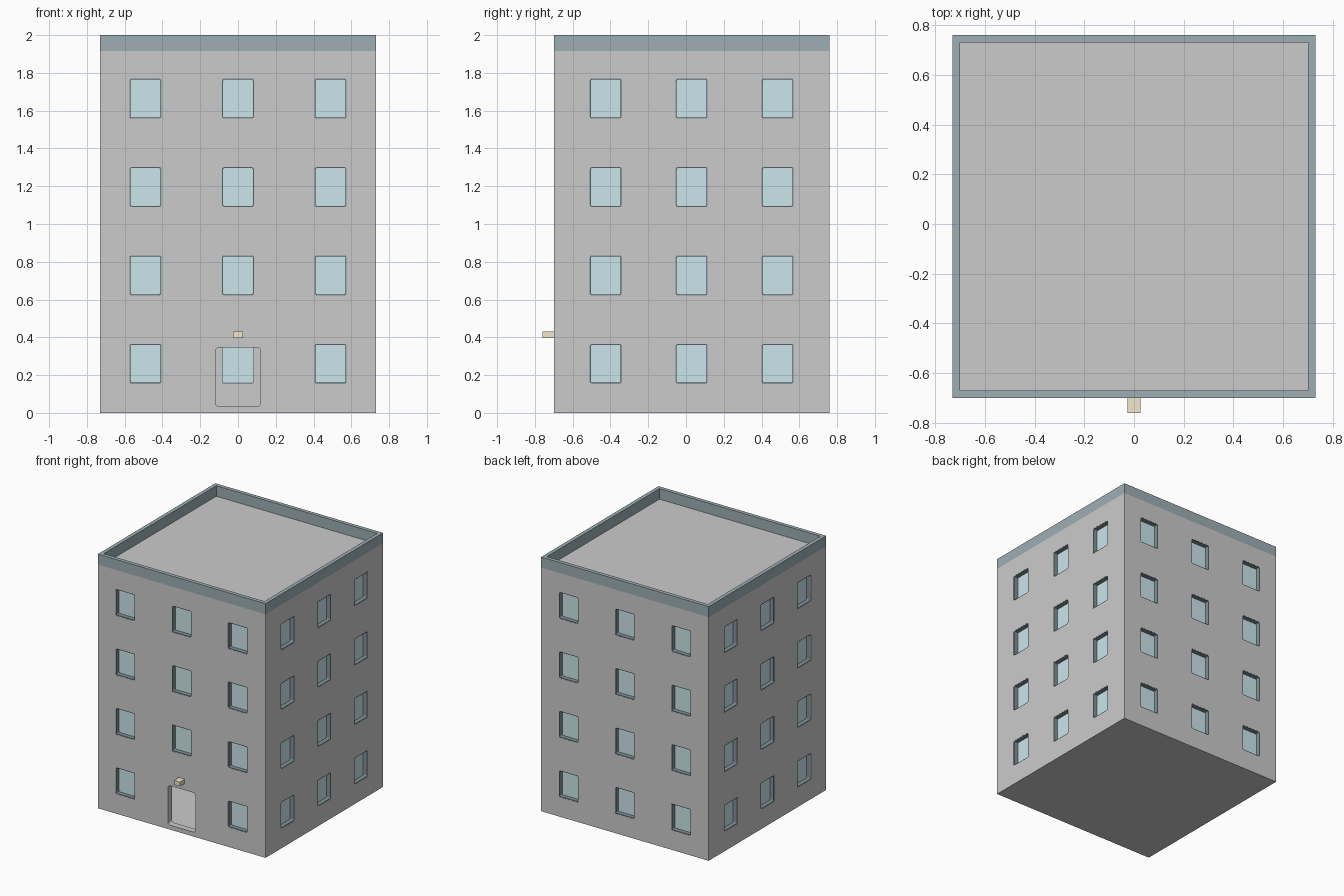
import bpy, bmesh, math
from mathutils import Matrix, Vector

if "Cube" in bpy.data.objects:
    bpy.data.objects.remove(bpy.data.objects["Cube"])

HALF, WALL = 0.73, 0.05
CENTRE = Matrix.Translation((0, 0.03, 0))


def material(name, rgb):
    m = bpy.data.materials.new(name)
    m.diffuse_color = (*rgb, 1)
    m.use_nodes = True
    m.node_tree.nodes["Principled BSDF"].inputs["Base Color"].default_value = m.diffuse_color
    return m


def finish(bm, name, mat=None):
    bmesh.ops.recalc_face_normals(bm, faces=bm.faces)
    me = bpy.data.meshes.new(name)
    bm.to_mesh(me)
    bm.free()
    ob = bpy.data.objects.new(name, me)
    bpy.context.collection.objects.link(ob)
    if mat:
        me.materials.append(mat)
    return ob


def box(bm, lo, hi):
    lo, hi = Vector(lo), Vector(hi)
    bmesh.ops.create_cube(bm, size=1, matrix=Matrix.Translation((lo + hi) / 2)
                          @ Matrix.Diagonal((*(hi - lo), 1)))


def loop(bm, m, u, z, w, h, r, y):
    """Rounded rectangle in the plane of a wall."""
    pts = []
    for k, (sx, sz) in enumerate([(1, 1), (-1, 1), (-1, -1), (1, -1)]):
        for j in range(4):
            a = math.radians(90 * k + 30 * j)
            pts.append((u + sx * (w / 2 - r) + r * math.cos(a), y,
                        z + sz * (h / 2 - r) + r * math.sin(a)))
    return [bm.verts.new(m @ Vector(p)) for p in pts]


def bridge(bm, a, b):
    for i in range(len(a)):
        j = (i + 1) % len(a)
        bm.faces.new((a[i], a[j], b[j], b[i]))


def panel(bm, m, u, z, w, h, r, y0, y1):
    a, b = (loop(bm, m, u, z, w, h, r, y) for y in (y0, y1))
    bridge(bm, a, b)
    bm.faces.new(a)
    bm.faces.new(b)


def ring(bm, m, u, z, w, h, r, t, y0, y1):
    rings = [loop(bm, m, u, z, w - 2 * d, h - 2 * d, r - d / 2, y)
             for d, y in ((0, y0), (0, y1), (t, y1), (t, y0))]
    for i in range(4):
        bridge(bm, rings[i], rings[(i + 1) % 4])


slate = material("slate", (0.34, 0.43, 0.46))
dark = material("dark_slate", (0.22, 0.29, 0.32))
blue = material("pale_glass", (0.60, 0.79, 0.83))
cream = material("cream", (0.88, 0.80, 0.60))

# Windows on all four sides, with the doorway replacing one on the front
cuts, frames, panes = bmesh.new(), bmesh.new(), bmesh.new()
for side in range(4):
    m = CENTRE @ Matrix.Rotation(side * math.pi / 2, 4, 'Z')
    step = 0.455 if side % 2 else 0.49
    for col in (-1, 0, 1):
        for row in range(4):
            if side == 0 and col == 0 and row == 0:
                continue
            u, z = col * step, 0.26 + row * 0.468
            panel(cuts, m, u, z, 0.17, 0.212, 0.01, -HALF - 0.02, -HALF + WALL + 0.02)
            ring(frames, m, u, z, 0.17, 0.212, 0.01, 0.006, -HALF + 0.001, -HALF + WALL)
            panel(panes, m, u, z, 0.164, 0.206, 0.008, -HALF + 0.035, -HALF + 0.043)
panel(cuts, CENTRE, 0, 0.19, 0.24, 0.31, 0.02, -HALF - 0.02, -HALF + WALL + 0.02)
openings = finish(cuts, "opening_cutter")
finish(frames, "window_frames", dark)
finish(panes, "window_panes", blue)

# Hollow building shell with flat roof
bm = bmesh.new()
box(bm, (-HALF, 0.03 - HALF, 0), (HALF, 0.03 + HALF, 1.917))
walls = finish(bm, "walls")
bm = bmesh.new()
i = HALF - WALL
box(bm, (-i, 0.03 - i, 0.012), (i, 0.03 + i, 1.87))
cavity = finish(bm, "cavity_cutter")
for cutter in (cavity, openings):
    mod = walls.modifiers.new(cutter.name, 'BOOLEAN')
    mod.operation, mod.solver, mod.object = 'DIFFERENCE', 'EXACT', cutter
    cutter.hide_render = True
    cutter.hide_set(True)

# Parapet around the roof
bm = bmesh.new()
rims = []
for s, z in ((HALF, 1.917), (HALF, 2.0), (HALF - 0.03, 2.0), (HALF - 0.03, 1.917)):
    rims.append([bm.verts.new((x * s, 0.03 + y * s, z))
                 for x, y in ((-1, -1), (1, -1), (1, 1), (-1, 1))])
for k in range(4):
    bridge(bm, rims[k], rims[(k + 1) % 4])
finish(bm, "parapet", slate)

# Lamp above the doorway
bm = bmesh.new()
box(bm, (-0.026, -0.76, 0.397), (0.026, -0.70, 0.431))
finish(bm, "door_lamp", cream)
